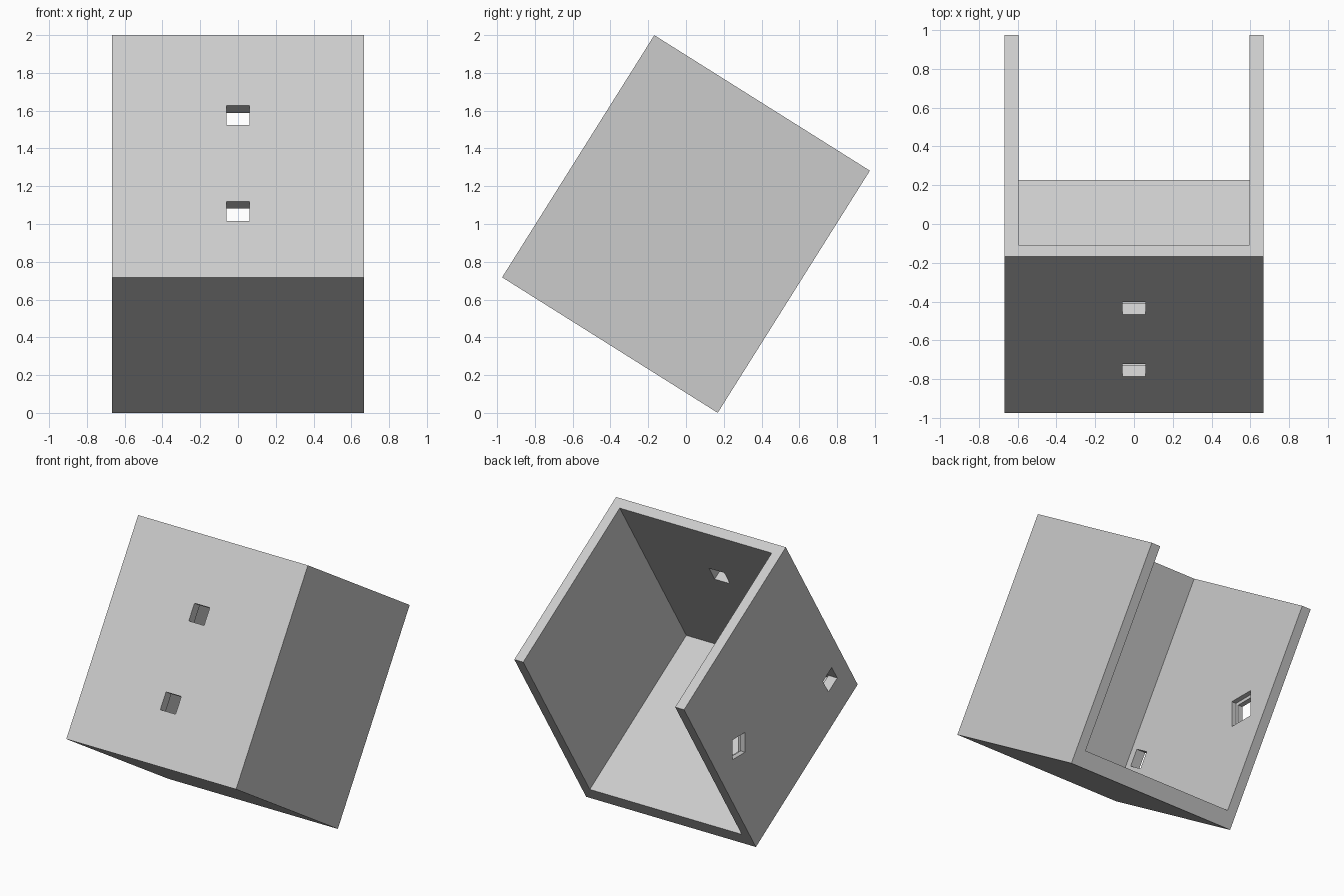
import bpy
from math import radians
from mathutils import Matrix

default = bpy.data.objects.get("Cube")
if default:
    bpy.data.objects.remove(default, do_unlink=True)

WIDTH, DEPTH, HEIGHT = 1.333, 1.348, 1.514
WALL, FLOOR = 0.07, 0.11
TILT = Matrix.Translation((0, 0, 1)) @ Matrix.Rotation(radians(-32.15), 4, 'X')

grey = bpy.data.materials.new("light_grey")
grey.use_nodes = True
grey.diffuse_color = (0.6, 0.6, 0.6, 1)
grey.node_tree.nodes["Principled BSDF"].inputs["Base Color"].default_value = (0.6, 0.6, 0.6, 1)


def block(name, centre, size, frame=TILT):
    """Box with its size baked in, placed in the given frame."""
    bpy.ops.mesh.primitive_cube_add(size=1)
    ob = bpy.context.object
    ob.name = name
    ob.data.transform(frame @ Matrix.Translation(centre) @ Matrix.Diagonal((*size, 1)))
    ob.data.materials.append(grey)
    return ob


def cut(body, cutter):
    """Subtract the cutter from the body and discard it."""
    cutter.hide_render = True
    mod = body.modifiers.new(cutter.name, 'BOOLEAN')
    mod.operation, mod.solver, mod.object = 'DIFFERENCE', 'EXACT', cutter
    bpy.context.view_layer.objects.active = body
    bpy.ops.object.modifier_apply(modifier=mod.name)
    bpy.data.objects.remove(cutter, do_unlink=True)


# Tilted housing, open at the top and back
housing = block("open_housing", (0, 0, 0), (WIDTH, DEPTH, HEIGHT))
cut(housing, block("cavity", (0, 0.5 + WALL / 2, 0.5 + FLOOR / 2),
                   (WIDTH - 2 * WALL, DEPTH + 1 - WALL, HEIGHT + 1 - FLOOR)))

# Two square holes in the front wall
for z in (-0.344, 0.256):
    cut(housing, block("front_hole", (0, -DEPTH / 2, z), (0.12, 0.3, 0.12)))

# Small hole low in the right wall
side = -WIDTH / 2
cut(housing, block("right_hole", (side, -0.493, -0.464), (0.3, 0.116, 0.116)))

# Level window in the right wall, recessed on the inside
for size, x in ((0.14, side), (0.185, side + WALL / 2 + 0.1)):
    cut(housing, block("right_window", (x, 0.36, 0.79), (0.2, size, size), Matrix()))
